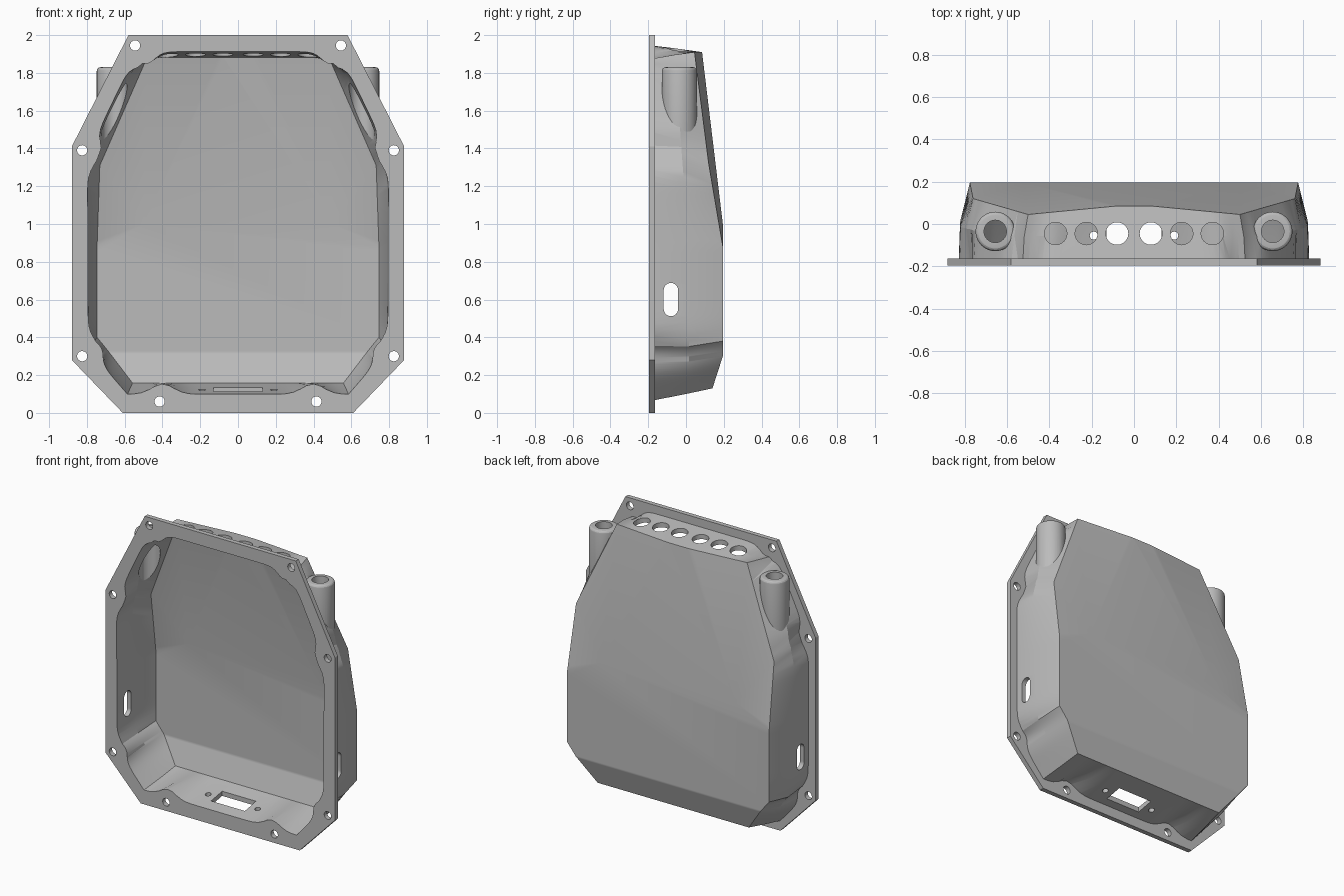
import bpy, bmesh, math
from mathutils import Vector, Matrix

if "Cube" in bpy.data.objects:
    bpy.data.objects.remove(bpy.data.objects["Cube"], do_unlink=True)

grey = bpy.data.materials.new("plain grey")
grey.use_nodes = True
GREY = (0.5, 0.5, 0.5, 1)
grey.diffuse_color = GREY
grey.node_tree.nodes["Principled BSDF"].inputs["Base Color"].default_value = GREY

# Half outline of the housing: flange (x, z), back (x, y, z), taper at mid depth
CORNERS = [
    ((0, 1.945), (0, .085, 1.91), .5),
    ((.10, 1.945), (.08, .085, 1.91), .5),
    ((.56, 1.945), (.5, .045, 1.91), .4),
    ((.83, 1.38), (.76, .12, 1.32), .1),
    ((.825, .88), (.775, .195, .88), .1),
    ((.825, .34), (.775, .195, .38), .1),
    ((.77, .25), (.71, .195, .30), .3),
    ((.61, .065), (.58, .14, .13), .5),
    ((0, .065), (0, .14, .13), .5),
]
# Screws: position, direction and depth of the scallop, its width
SCREWS = [
    ((.545, 1.945), (-.45, -.9), .08, .09),
    ((.825, 1.39), (-1, 0), .07, .09),
    ((.825, .30), (-.95, .3), .06, .09),
    ((.415, .06), (0, 1), .06, .085),
]
STEPS = 16


def new_object(name, bm):
    bmesh.ops.recalc_face_normals(bm, faces=bm.faces)
    mesh = bpy.data.meshes.new(name)
    bm.to_mesh(mesh)
    bm.free()
    mesh.materials.append(grey)
    ob = bpy.data.objects.new(name, mesh)
    bpy.context.collection.objects.link(ob)
    return ob


def scallop(x, z, strength):
    dx = dz = 0
    for (sx, sz), (nx, nz), depth, width in SCREWS:
        d2 = (x - sx) ** 2 + (z - sz) ** 2
        a = strength * depth * math.exp(-d2 / width ** 2)
        dx, dz = dx + nx * a, dz + nz * a
    return x + dx, z + dz


def half_rings():
    """Flange, middle and back rings down the +x side."""
    for i in range(len(CORNERS) - 1):
        (b0, k0, f0), (b1, k1, f1) = CORNERS[i:i + 2]
        last = i == len(CORNERS) - 2
        for s in range(STEPS + last):
            t = s / STEPS
            yield (Vector(b0).lerp(Vector(b1), t), Vector(k0).lerp(Vector(k1), t),
                   f0 + (f1 - f0) * t)


def housing_solid(name, front, wall):
    """Scalloped loft closed by a faceted back, shrunk by the wall thickness."""
    bm = bmesh.new()
    sx, sz = 1 - wall / .8, 1 - wall / .94

    def vert(x, y, z):
        return bm.verts.new((x * sx, y, 1 + (z - 1) * sz))

    half = list(half_rings())
    count = len(half)
    full = [(1, h) for h in half] + [(-1, h) for h in half[-2:0:-1]]
    rings = [[], [], []]
    for side, (base, back, f) in full:
        flat = Vector((back.x, back.z))
        depth = back.y - wall
        x, z = scallop(base.x, base.y, 1)
        rings[0].append(vert(side * x, front, z))
        mid = base.lerp(flat, f)
        x, z = scallop(base.x, base.y, .5)
        mid += (Vector((x, z)) - base)
        rings[1].append(vert(side * mid.x, (depth - .165) / 2, mid.y))
        rings[2].append(vert(side * flat.x, depth, flat.y))
    n = len(full)
    for a, b in zip(rings, rings[1:]):
        for i in range(n):
            j = (i + 1) % n
            bm.faces.new((a[i], a[j], b[j], b[i]))
    bm.faces.new(rings[0])

    # Faceted back
    back = rings[2]
    knee = {s: vert(s * .52, .195 - wall, 1.0) for s in (1, -1)}

    def at(i, s):
        return back[i if s > 0 else (n - i) % n]

    top, waist, low = STEPS, 4 * STEPS, 6 * STEPS
    for s in (1, -1):
        for i in range(top, waist):
            bm.faces.new((knee[s], at(i, s), at(i + 1, s)))

    def band(i, j):
        return [at(k, 1) for k in range(i, j + 1)], [at(k, -1) for k in range(j, i - 1, -1)]

    right, left = band(0, top)
    bm.faces.new(right + [knee[1], knee[-1]] + left[:-1])
    right, left = band(waist, low)
    bm.faces.new([knee[1]] + right + left + [knee[-1]])
    right, left = band(low, count - 1)
    bm.faces.new(right + left[1:])
    return new_object(name, bm)


def prism(name, outline, y0, y1):
    bm = bmesh.new()
    face = bm.faces.new([bm.verts.new((x, y0, z)) for x, z in outline])
    out = bmesh.ops.extrude_face_region(bm, geom=[face])["geom"]
    bmesh.ops.translate(bm, vec=(0, y1 - y0, 0),
                        verts=[v for v in out if isinstance(v, bmesh.types.BMVert)])
    return new_object(name, bm)


def cylinder(name, radius, start, end, rim=0):
    start, end = Vector(start), Vector(end)
    bm = bmesh.new()
    turn = (end - start).to_track_quat("Z", "Y").to_matrix().to_4x4()
    bmesh.ops.create_cone(bm, cap_ends=True, segments=40, radius1=radius, radius2=radius,
                          depth=(end - start).length,
                          matrix=Matrix.Translation((start + end) / 2) @ turn)
    if rim:
        edges = [e for e in bm.edges if all(v.co.z > end.z - .001 for v in e.verts)]
        bmesh.ops.bevel(bm, geom=edges, offset=rim, segments=4, profile=.5, affect="EDGES")
    return new_object(name, bm)


def box(name, lo, hi):
    return prism(name, [(lo[0], lo[2]), (hi[0], lo[2]), (hi[0], hi[2]), (lo[0], hi[2])],
                 lo[1], hi[1])


def combine(target, tool, operation):
    tool.hide_render = True
    mod = target.modifiers.new(tool.name, "BOOLEAN")
    mod.object, mod.operation, mod.solver = tool, operation, "EXACT"
    bpy.context.view_layer.objects.active = target
    bpy.ops.object.modifier_apply(modifier=mod.name)
    bpy.data.objects.remove(tool, do_unlink=True)


# Housing with flange and side bosses
housing = housing_solid("housing", -.18, 0)
rim = [(.58, 2), (.88, 1.41), (.88, .28), (.61, 0)]
flange = prism("flange", rim + [(-x, z) for x, z in reversed(rim)], -.195, -.163)
combine(housing, flange, "UNION")
for s in (1, -1):
    combine(housing, cylinder("boss", .093, (s * .655, -.035, 1.4), (s * .655, -.035, 1.83), .02),
            "UNION")
combine(housing, housing_solid("cavity", -.22, .03), "DIFFERENCE")

# Boss bores, screw holes, cable holes, side slots and connector opening
for s in (1, -1):
    x, y = s * .655, -.035
    combine(housing, cylinder("bore", .053, (x, y, 1.36), (x, y, 1.9)), "DIFFERENCE")
    combine(housing, cylinder("wide_bore", .068, (x, y, 1.36), (x, y, 1.78)), "DIFFERENCE")
    for (sx, sz), *_ in SCREWS:
        combine(housing, cylinder("screw_hole", .027, (s * sx, -.25, sz), (s * sx, -.12, sz)),
                "DIFFERENCE")
    for cx in (.08, .225, .37):
        combine(housing, cylinder("cable_hole", .053, (s * cx, -.045, 1.8), (s * cx, -.045, 2.1)),
                "DIFFERENCE")
    combine(housing, cylinder("pin_hole", .019, (s * .19, -.055, -.1), (s * .19, -.055, .2)),
            "DIFFERENCE")
    for z in (.55, .65):
        combine(housing, cylinder("slot_end", .038, (s * .7, -.08, z), (s * .95, -.08, z)),
                "DIFFERENCE")
    xs = sorted((s * .7, s * .95))
    combine(housing, box("slot", (xs[0], -.118, .55), (xs[1], -.042, .65)), "DIFFERENCE")
combine(housing, box("connector", (-.13, -.11, -.1), (.13, .01, .2)), "DIFFERENCE")

# Smooth scallops and cylinders, crisp facets
bpy.ops.object.select_all(action="DESELECT")
housing.select_set(True)
bpy.context.view_layer.objects.active = housing
bpy.ops.object.shade_smooth_by_angle(angle=math.radians(20))
